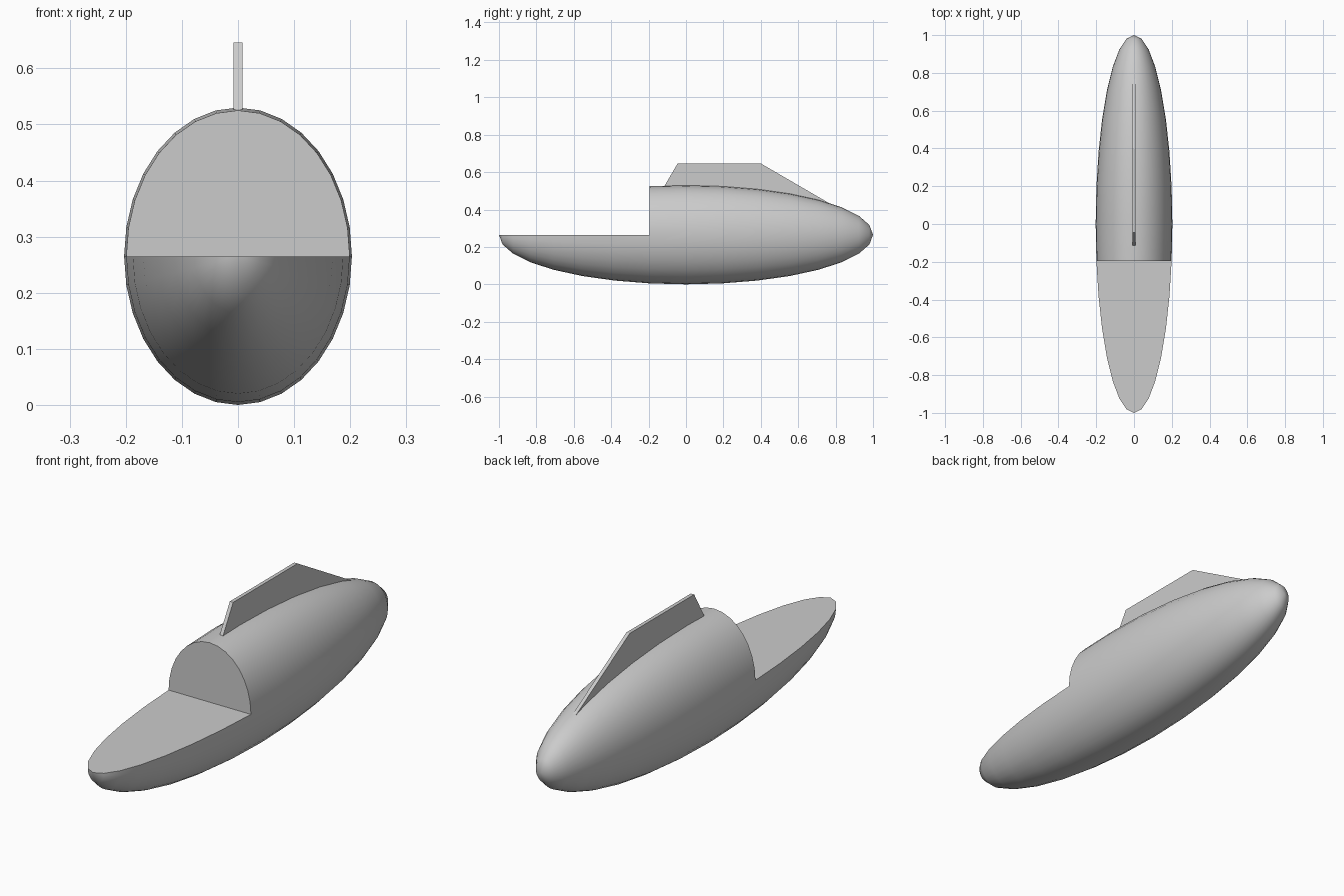
import bpy, bmesh, math
from mathutils import Matrix

cube = bpy.data.objects.get("Cube")
if cube:
    bpy.data.objects.remove(cube, do_unlink=True)

RX, RY, RZ = 0.203, 1.0, 0.265    # hull half sizes
CUT_Y = -math.sin(math.pi / 16)   # front wall lies on a ring of the hull

grey = bpy.data.materials.new("light_grey")
grey.use_nodes = True
colour = (0.6, 0.6, 0.6, 1)
grey.diffuse_color = colour
grey.node_tree.nodes["Principled BSDF"].inputs["Base Color"].default_value = colour


def finish(name, bm):
    bmesh.ops.recalc_face_normals(bm, faces=bm.faces)
    mesh = bpy.data.meshes.new(name)
    bm.to_mesh(mesh)
    bm.free()
    mesh.materials.append(grey)
    obj = bpy.data.objects.new(name, mesh)
    bpy.context.collection.objects.link(obj)
    return obj


# Hull: long ellipsoid with its upper front quarter removed
bm = bmesh.new()
bmesh.ops.create_uvsphere(bm, u_segments=32, v_segments=16, radius=1,
                          matrix=Matrix.Rotation(math.pi / 2, 4, "X"))
cut = [f for f in bm.faces
       if f.calc_center_median().y < CUT_Y and f.calc_center_median().z > 0]
bmesh.ops.delete(bm, geom=cut, context="FACES")

# Close the cut with a flat deck and an upright wall
rim = [e for e in bm.edges if e.is_boundary]
rim_verts = {v for e in rim for v in e.verts}
corners = [v for v in rim_verts
           if abs(v.co.y - CUT_Y) < 1e-4 and abs(v.co.z) < 1e-4]
fold = bm.edges.new(corners)
for on_deck in (True, False):
    loop = [e for e in rim if all(abs(v.co.z) < 1e-4 for v in e.verts) == on_deck]
    bmesh.ops.edgeloop_fill(bm, edges=loop + [fold])
bmesh.ops.scale(bm, vec=(RX, RY, RZ), verts=bm.verts)
bmesh.ops.translate(bm, vec=(0, 0, RZ), verts=bm.verts)
hull = finish("hull", bm)
bpy.ops.object.select_all(action="DESELECT")
hull.select_set(True)
bpy.context.view_layer.objects.active = hull
bpy.ops.object.shade_smooth_by_angle(angle=math.radians(40))

# Fin: thin upright plate sunk into the back of the hull
profile = [(-0.13, 0.5), (-0.045, 0.646), (0.4, 0.646), (0.81, 0.408)]
bm = bmesh.new()
side = bm.faces.new([bm.verts.new((-0.008, y, z)) for y, z in profile])
ext = bmesh.ops.extrude_face_region(bm, geom=[side])
bmesh.ops.translate(bm, vec=(0.016, 0, 0),
                    verts=[g for g in ext["geom"] if isinstance(g, bmesh.types.BMVert)])
finish("dorsal_fin", bm)
